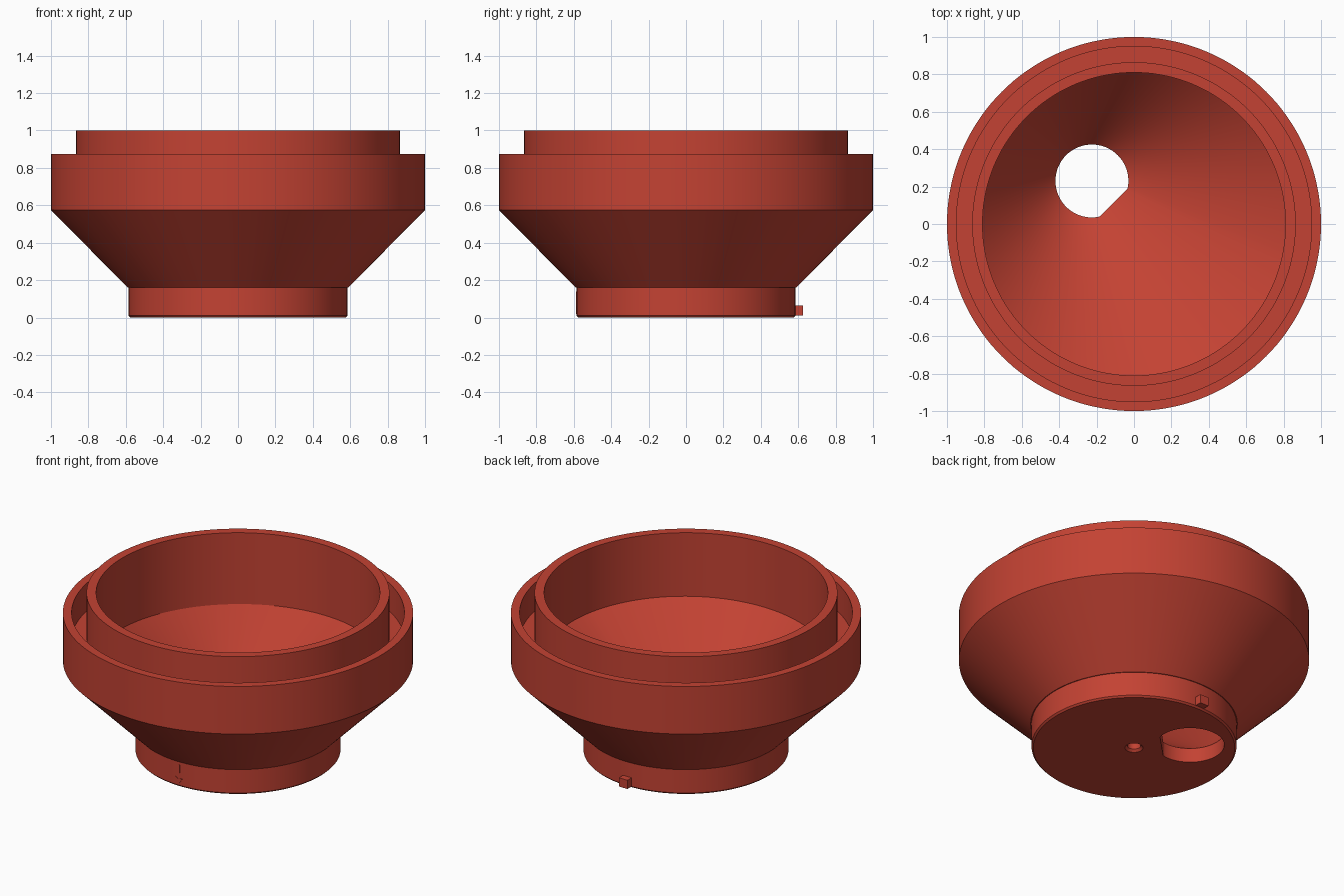
import bpy, bmesh, math

if "Cube" in bpy.data.objects:
    bpy.data.objects.remove(bpy.data.objects["Cube"])

N = 144
red = bpy.data.materials.new("brick_red")
red.diffuse_color = (0.55, 0.055, 0.033, 1)
red.use_nodes = True
red.node_tree.nodes["Principled BSDF"].inputs["Base Color"].default_value = red.diffuse_color


def finish(name, bm):
    bmesh.ops.recalc_face_normals(bm, faces=bm.faces)
    me = bpy.data.meshes.new(name)
    bm.to_mesh(me)
    bm.free()
    me.materials.append(red)
    ob = bpy.data.objects.new(name, me)
    bpy.context.collection.objects.link(ob)
    return ob


def loft(name, rings):
    """Skin a stack of point rings and cap both ends."""
    bm = bmesh.new()
    vs = [[bm.verts.new(p) for p in ring] for ring in rings]
    for a, b in zip(vs, vs[1:]):
        for i in range(len(a)):
            j = (i + 1) % len(a)
            bm.faces.new((a[i], a[j], b[j], b[i]))
    bm.faces.new(vs[0][::-1])
    bm.faces.new(vs[-1])
    return finish(name, bm)


ANGLES = [2 * math.pi * i / N for i in range(N)]


def circle(r, z, tilt=0):
    """Ring about the centre; tilt lowers the back left side."""
    return [(r * math.cos(a), r * math.sin(a),
             z + tilt * math.cos(a + math.pi / 4)) for a in ANGLES]


def d_ring(r, flat, z):
    """Off-centre round outlet with a flat facing the middle."""
    pts = []
    for a in ANGLES:
        x, y = r * math.cos(a), r * math.sin(a)
        over = max(0, (x - y) / math.sqrt(2) - flat) / math.sqrt(2)
        pts.append((-0.225 + x - over, 0.23 + y + over, z))
    return pts


# Outer body: neck, flared cone, outer collar, groove, inner collar
outer = [(0.575, 0), (0.585, 0.01), (0.585, 0.16), (0.59, 0.16), (1, 0.575),
         (1, 0.875), (0.95, 0.875), (0.95, 0.7), (0.865, 0.7), (0.865, 1)]
body = loft("funnel_body", [circle(r, z) for r, z in outer])

# Cutters: funnel cavity with outlet, and centre dimple underneath
cavity = loft("cavity_cutter", [
    d_ring(0.195, 0.163, -0.1), d_ring(0.195, 0.163, 0.09),
    circle(0.81, 0.575, 0.025), circle(0.81, 1.1)])
dimple = loft("dimple_cutter", [
    circle(0.052, -0.05), circle(0.052, 0), circle(0.038, 0.014), circle(0.038, 0.06)])
for cutter in (cavity, dimple):
    mod = body.modifiers.new("cut", 'BOOLEAN')
    mod.operation, mod.solver, mod.object = 'DIFFERENCE', 'EXACT', cutter
bpy.context.view_layer.update()
cut = bpy.data.meshes.new_from_object(
    body.evaluated_get(bpy.context.evaluated_depsgraph_get()))
body.modifiers.clear()
body.data = cut
cut.materials.clear()
cut.materials.append(red)
for cutter in (cavity, dimple):
    bpy.data.objects.remove(cutter)

bpy.context.view_layer.objects.active = body
body.select_set(True)
bpy.ops.object.shade_smooth_by_angle(angle=math.radians(25))


def prism(name, outline, y0, y1):
    """Extrude an x-z outline along y."""
    return loft(name, [[(x, y, z) for x, z in outline] for y in (y0, y1)])


# Locating key at the back of the neck
prism("locating_key", [(-0.03, 0.01), (0.03, 0.01), (0.03, 0.065), (-0.03, 0.065)],
      0.57, 0.626)

# Thin downward arrow mark on the front of the neck
prism("arrow_mark", [(0, 0.02), (0.025, 0.06), (0.007, 0.052), (0.004, 0.14),
                     (-0.004, 0.14), (-0.007, 0.052), (-0.025, 0.06)],
      -0.588, -0.581)
